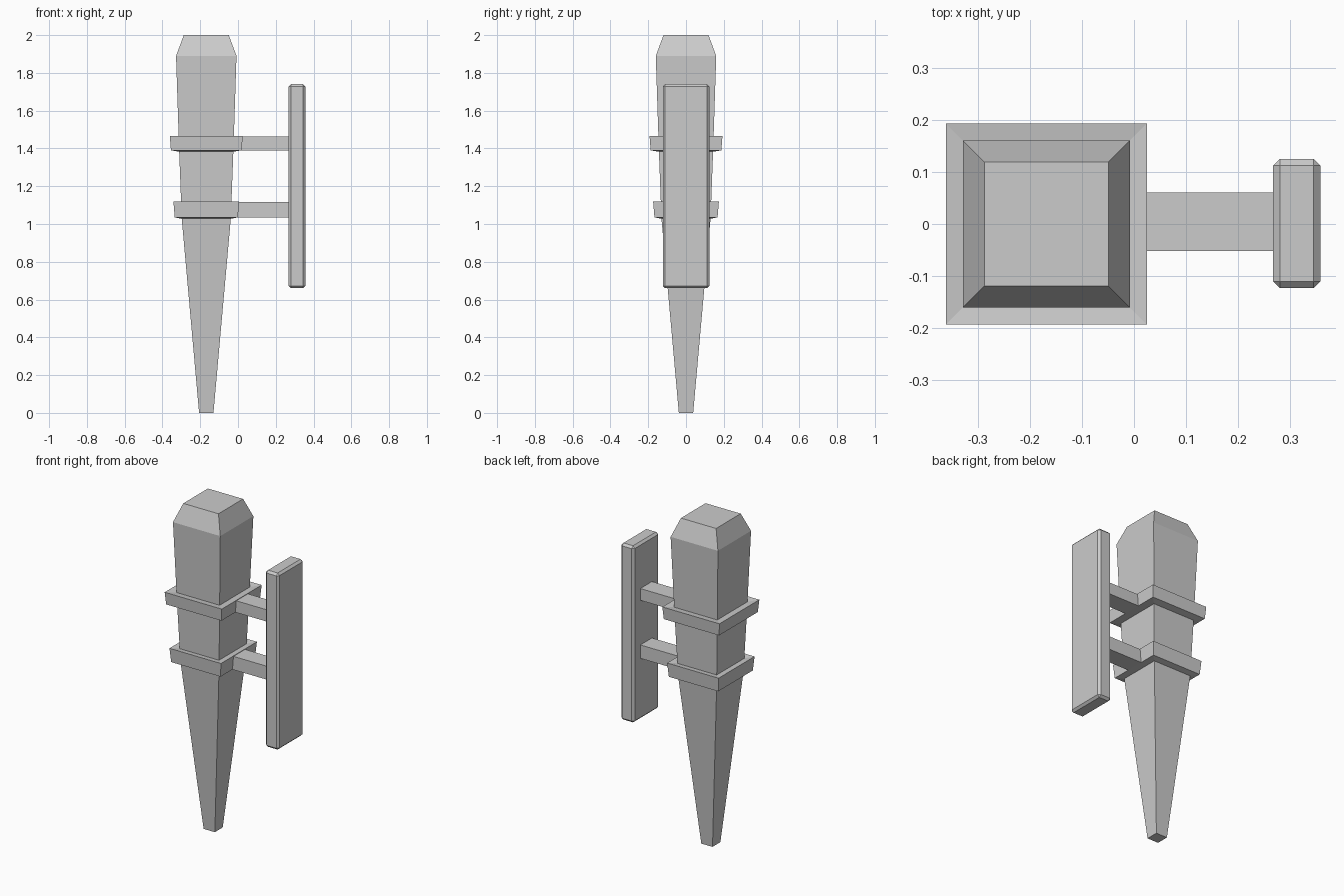
import bpy, bmesh

if "Cube" in bpy.data.objects:
    bpy.data.objects.remove(bpy.data.objects["Cube"])

CX = -0.168  # torch axis


def finish(name, bm):
    bmesh.ops.recalc_face_normals(bm, faces=bm.faces)
    mesh = bpy.data.meshes.new(name)
    bm.to_mesh(mesh)
    bm.free()
    obj = bpy.data.objects.new(name, mesh)
    bpy.context.collection.objects.link(obj)
    return obj


def square_loft(name, rings, closed=False):
    """Square rings (half width, z) joined around the torch axis."""
    bm = bmesh.new()
    loops = [[bm.verts.new((CX + sx * h, sy * h, z))
              for sx, sy in ((-1, -1), (1, -1), (1, 1), (-1, 1))] for h, z in rings]
    pairs = list(zip(loops, loops[1:]))
    if closed:
        pairs.append((loops[-1], loops[0]))
    else:
        bm.faces.new(loops[0])
        bm.faces.new(loops[-1])
    for a, b in pairs:
        for i in range(4):
            j = (i + 1) % 4
            bm.faces.new((a[i], a[j], b[j], b[i]))
    return finish(name, bm)


def box(name, lo, hi, bevel=0):
    bm = bmesh.new()
    bmesh.ops.create_cube(bm, size=1)
    for v in bm.verts:
        v.co = [(a + b) / 2 + c * (b - a) for a, b, c in zip(lo, hi, v.co)]
    if bevel:
        bmesh.ops.bevel(bm, geom=bm.edges[:], offset=bevel, segments=1,
                        affect='EDGES', profile=0.5)
    return finish(name, bm)


# Tapered torch body with chamfered top
square_loft("torch_body", [(0.038, 0), (0.130, 1.03), (0.144, 1.40),
                           (0.160, 1.89), (0.119, 2.0)])

# Square bands around the body, each with an arm to the wall plate
for label, z0, z1, h0, h1 in (("lower", 1.035, 1.12, 0.167, 0.174),
                              ("upper", 1.39, 1.465, 0.187, 0.193)):
    inner = 0.125 if label == "lower" else 0.139
    square_loft(label + "_band", [(inner, z0 - 0.008), (h0, z0), (h1, z1),
                                  (inner, z1 - 0.008)], closed=True)
    box(label + "_arm", (CX + h0 - 0.01, -0.052, z0), (0.285, 0.06, z1 - 0.003))

# Chamfered wall plate
box("wall_plate", (0.267, -0.123, 0.66), (0.358, 0.125, 1.74), 0.013)
